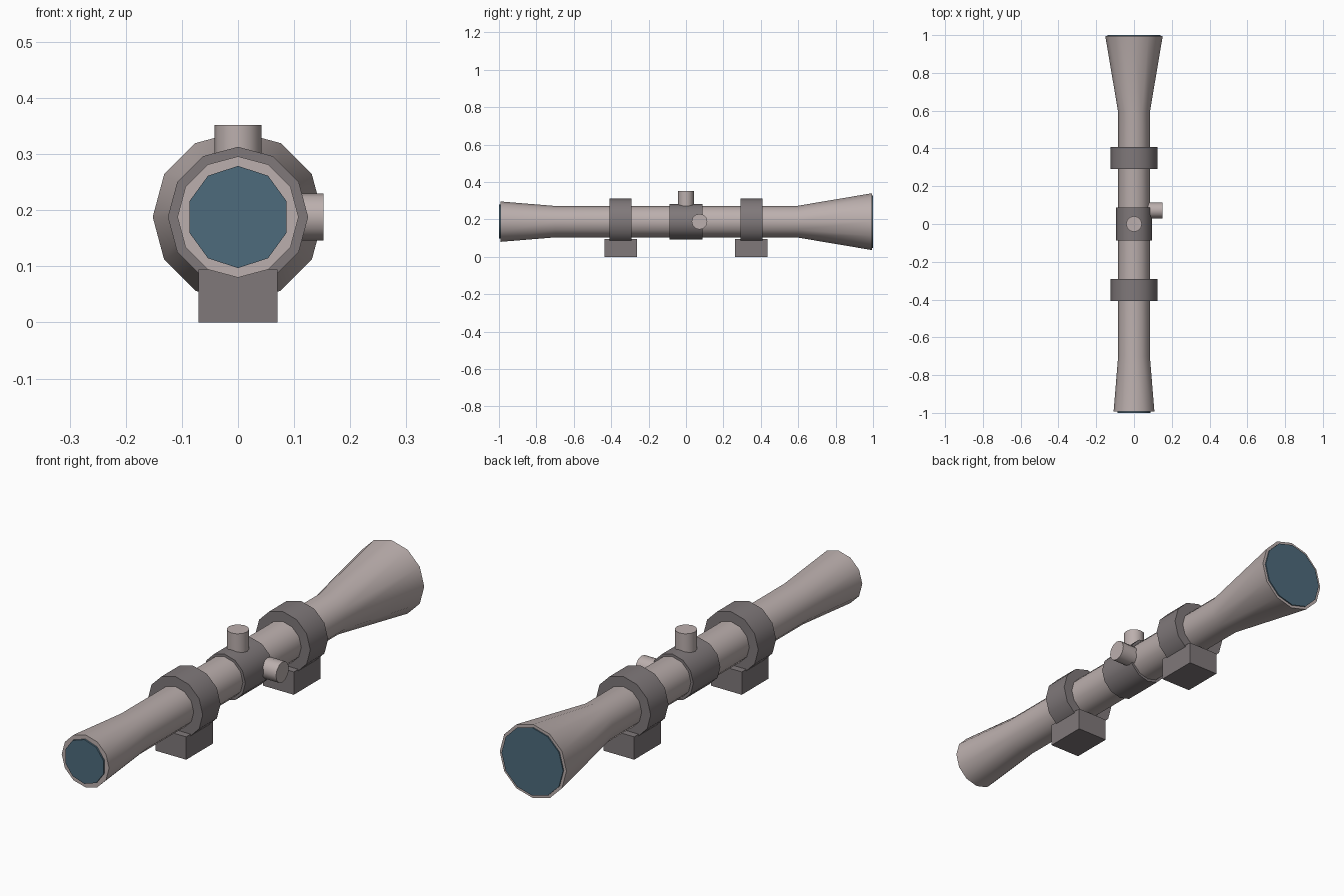
import bpy, bmesh, math
from mathutils import Matrix, Vector

if "Cube" in bpy.data.objects:
    bpy.data.objects.remove(bpy.data.objects["Cube"])

CZ = 0.188  # height of the optical axis


def material(name, rgb):
    m = bpy.data.materials.new(name)
    m.diffuse_color = (*rgb, 1)
    m.use_nodes = True
    m.node_tree.nodes["Principled BSDF"].inputs["Base Color"].default_value = m.diffuse_color
    return m


LIGHT = material("warm light grey", (0.50, 0.43, 0.42))
DARK = material("dark grey", (0.215, 0.19, 0.195))
GLASS = material("blue glass", (0.075, 0.145, 0.20))


def lathe(name, profile, mat, sides=12, origin=(0, 0, CZ), axis="Y"):
    """Solid of revolution from (position along axis, radius) points, capped."""
    bm = bmesh.new()
    rings = []
    for p, r in profile:
        ring = []
        for i in range(sides):
            a = math.pi / 2 + 2 * math.pi * i / sides
            u, v = r * math.cos(a), r * math.sin(a)
            co = {"X": (p, u, v), "Y": (u, p, v), "Z": (u, v, p)}[axis]
            ring.append(bm.verts.new(Vector(co) + Vector(origin)))
        rings.append(ring)
    for a, b in zip(rings, rings[1:]):
        for i in range(sides):
            j = (i + 1) % sides
            bm.faces.new((a[i], a[j], b[j], b[i]))
    bm.faces.new(rings[0])
    bm.faces.new(rings[-1])
    return finish(name, bm, mat, True)


def finish(name, bm, mat, smooth=False):
    bmesh.ops.recalc_face_normals(bm, faces=bm.faces)
    me = bpy.data.meshes.new(name)
    bm.to_mesh(me)
    bm.free()
    me.materials.append(mat)
    ob = bpy.data.objects.new(name, me)
    bpy.context.collection.objects.link(ob)
    if smooth:
        bpy.ops.object.select_all(action="DESELECT")
        ob.select_set(True)
        bpy.context.view_layer.objects.active = ob
        bpy.ops.object.shade_smooth_by_angle(angle=math.radians(40))
    return ob


# main tube with flared eyepiece (front) and objective bell (back)
lathe("tube", [(-0.993, 0.108), (-0.70, 0.084), (0.592, 0.084), (0.995, 0.152)], LIGHT)

# lenses, standing just proud of the tube ends
lathe("eyepiece_lens", [(-1.0, 0.091), (-0.98, 0.091)], GLASS, sides=10)
lathe("objective_lens", [(0.98, 0.14), (1.0, 0.14)], GLASS)

# turret housing and adjustment knobs
lathe("turret_housing", [(-0.088, 0.095), (0.088, 0.095)], DARK)
lathe("top_knob", [(0.06, 0.042), (0.164, 0.042)], LIGHT, axis="Z")
lathe("side_knob", [(0.06, 0.042), (0.152, 0.042)], LIGHT,
      origin=(0, 0.072, CZ), axis="X")

# mounting rings and their foot blocks
for label, y in (("rear", -0.35), ("front", 0.35)):
    lathe(label + "_ring", [(y - 0.058, 0.125), (y + 0.058, 0.125)], DARK)
    bm = bmesh.new()
    bmesh.ops.create_cube(bm, size=1, matrix=Matrix.Translation((0, y, 0.047))
                          @ Matrix.Diagonal((0.14, 0.174, 0.094, 1)))
    finish(label + "_mount_foot", bm, DARK)
